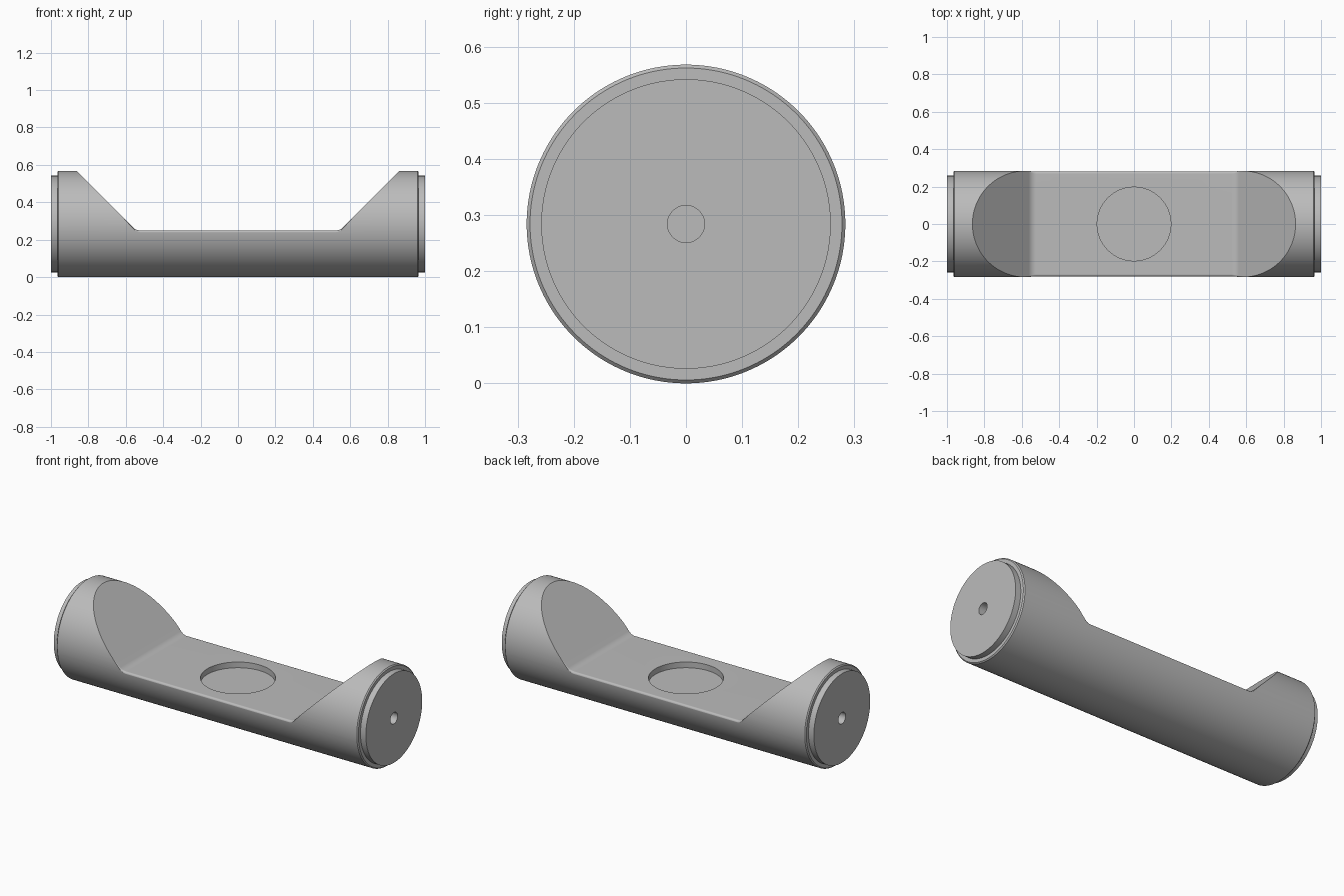
import bpy, bmesh
from math import sin, cos, pi, sqrt, radians, tan

R = 0.284            # body radius, also height of its axis
FLOOR = 0.25         # height of the flat in the cutout
POCKET = 0.033       # depth of the round recess
EDGE = 0.012         # rounding along the flat's long edges
SIDES = 160

old = bpy.data.objects.get("Cube")
if old:
    bpy.data.objects.remove(old, do_unlink=True)

grey = bpy.data.materials.new("plain grey")
grey.use_nodes = True
colour = (0.5, 0.5, 0.5, 1)
grey.diffuse_color = colour
grey.node_tree.nodes["Principled BSDF"].inputs["Base Color"].default_value = colour


def make_object(name, bm):
    bmesh.ops.recalc_face_normals(bm, faces=bm.faces)
    mesh = bpy.data.meshes.new(name)
    bm.to_mesh(mesh)
    bm.free()
    mesh.materials.append(grey)
    obj = bpy.data.objects.new(name, mesh)
    bpy.context.scene.collection.objects.link(obj)
    return obj


def loft(name, rings):
    """Closed solid through rings of equal point count, capped at both ends."""
    bm = bmesh.new()
    loops = [[bm.verts.new(p) for p in ring] for ring in rings]
    n = len(loops[0])
    for a, b in zip(loops, loops[1:]):
        for i in range(n):
            j = (i + 1) % n
            bm.faces.new((a[i], a[j], b[j], b[i]))
    bm.faces.new(loops[0])
    bm.faces.new(loops[-1])
    return make_object(name, bm)


def ring(x, r):
    steps = [2 * pi * i / SIDES for i in range(SIDES)]
    return [(x, r * cos(a), R + r * sin(a)) for a in steps]


# Turned body with stepped, bored ends
half = [(0.9, 0.033), (1.0, 0.033), (1.0, 0.258), (0.966, 0.258),
        (0.966, 0.278), (0.96, R)]
profile = [(-x, r) for x, r in half] + half[::-1]
body = loft("cradle_body", [ring(x, r) for x, r in profile])

# Path of the cutout: flat, fillet, then 45 degree ramp, as (x, z, edge rounding)
corner, fillet = 0.546, 0.055
start = corner - fillet * tan(pi / 8)
path = []
for i in range(9):
    a = pi / 4 * i / 8
    path.append((start + fillet * sin(a), FLOOR + fillet * (1 - cos(a)),
                 EDGE * (1 - 0.4 * i / 8)))
for x, e in ((0.60, 0.003), (0.63, 0.001), (0.95, 0.001)):
    path.append((x, FLOOR + x - corner, e))
path = [(-x, z, e) for x, z, e in path[::-1]] + path


def cut_section(x, z, e):
    """Cutter cross-section whose underside wraps round the flat's edges."""
    drop = min(z - e - R, 0)
    edge = sqrt(R * R - drop * drop) + 0.0004
    side = [(0.4, 1.0), (0.4, z - e), (edge, z - e)]
    for i in range(1, 7):
        a = pi / 2 * i / 6
        side.append((edge - e + e * cos(a), z - e + e * sin(a)))
    outline = side + [(-y, h) for y, h in side[::-1]]
    return [(x, y, h) for y, h in outline]


cutout = loft("cutout_cutter", [cut_section(*p) for p in path])

# Round recess in the flat
bm = bmesh.new()
bmesh.ops.create_cone(bm, cap_ends=True, segments=128, radius1=0.197,
                      radius2=0.197, depth=0.2)
bmesh.ops.translate(bm, verts=bm.verts, vec=(0, 0, FLOOR - POCKET + 0.1))
recess = make_object("recess_cutter", bm)

# Apply the cuts, then discard the cutters
for cutter in (cutout, recess):
    cutter.hide_render = True
    mod = body.modifiers.new(cutter.name, "BOOLEAN")
    mod.operation = "DIFFERENCE"
    mod.solver = "EXACT"
    mod.object = cutter
bpy.context.view_layer.update()
graph = bpy.context.evaluated_depsgraph_get()
result = bpy.data.meshes.new_from_object(body.evaluated_get(graph))
body.modifiers.clear()
body.data = result
body.data.name = "cradle_body"
for cutter in (cutout, recess):
    bpy.data.objects.remove(cutter, do_unlink=True)

# Smooth shading with crisp machined edges
for obj in bpy.context.selected_objects:
    obj.select_set(False)
bpy.context.view_layer.objects.active = body
body.select_set(True)
bpy.ops.object.shade_smooth_by_angle(angle=radians(30))
normals = body.modifiers.new("flat_face_normals", "WEIGHTED_NORMAL")
normals.keep_sharp = True
